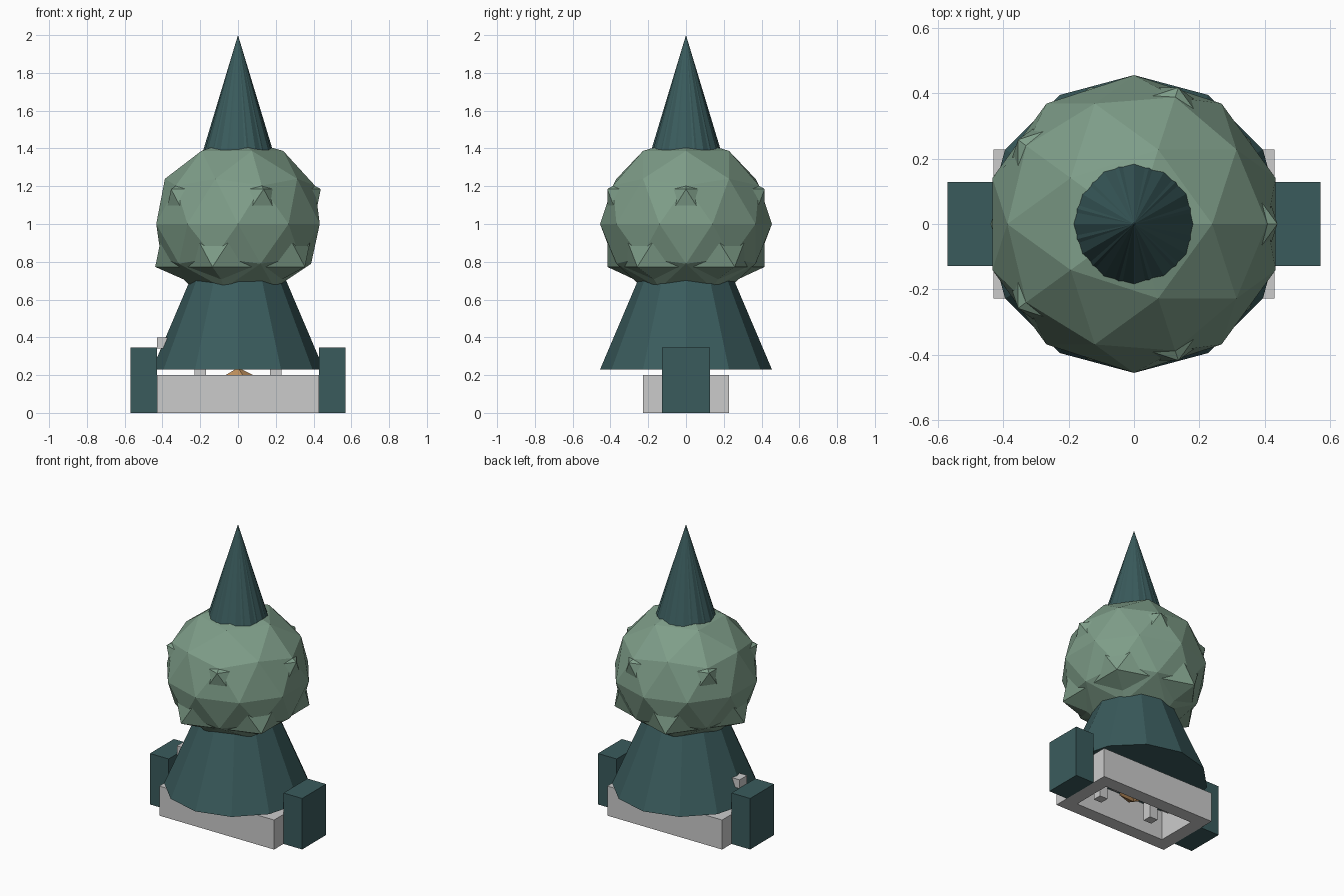
import bpy, bmesh, math
from mathutils import Matrix

if "Cube" in bpy.data.objects:
    bpy.data.objects.remove(bpy.data.objects["Cube"])


def material(name, rgb):
    m = bpy.data.materials.new(name)
    m.diffuse_color = (*rgb, 1)
    m.use_nodes = True
    m.node_tree.nodes["Principled BSDF"].inputs["Base Color"].default_value = m.diffuse_color
    return m


TEAL = material("dark_teal", (0.042, 0.105, 0.108))
GREEN = material("sage_green", (0.21, 0.34, 0.25))
ORANGE = material("tan_orange", (0.62, 0.33, 0.13))


def finish(name, bm, mat=None):
    bmesh.ops.recalc_face_normals(bm, faces=bm.faces)
    me = bpy.data.meshes.new(name)
    bm.to_mesh(me)
    bm.free()
    ob = bpy.data.objects.new(name, me)
    bpy.context.collection.objects.link(ob)
    if mat:
        me.materials.append(mat)
    return ob


def box(name, x, y, z, mat=None):
    bm = bmesh.new()
    bmesh.ops.create_cube(bm, size=1)
    for v in bm.verts:
        for i, (a, b) in enumerate((x, y, z)):
            v.co[i] = a if v.co[i] < 0 else b
    return finish(name, bm, mat)


def cone(name, r, z0, z1, mat, turn=0.0, sides=12):
    bm = bmesh.new()
    ring = [bm.verts.new((r * math.cos(turn + 2 * math.pi * i / sides),
                          r * math.sin(turn + 2 * math.pi * i / sides), z0))
            for i in range(sides)]
    tip = bm.verts.new((0, 0, z1))
    bm.faces.new(ring)
    for i in range(sides):
        bm.faces.new((ring[i], ring[(i + 1) % sides], tip))
    return finish(name, bm, mat)


def ball(name, subdivisions, rx, rz_top, rz_low, z, mat):
    bm = bmesh.new()
    bmesh.ops.create_icosphere(bm, subdivisions=subdivisions, radius=1)
    for v in bm.verts:
        v.co.x *= rx
        v.co.y *= rx
        v.co.z = z + v.co.z * (rz_top if v.co.z > 0 else rz_low)
    return finish(name, bm, mat)


# open rectangular base frame
bm = bmesh.new()
loops = []
for hx, hy in ((0.43, 0.228), (0.34, 0.138)):
    for z in (0, 0.2):
        loops.append([bm.verts.new((sx * hx, sy * hy, z))
                      for sx, sy in ((-1, -1), (1, -1), (1, 1), (-1, 1))])
out_low, out_top, in_low, in_top = loops
for a, b in ((out_low, out_top), (out_top, in_top), (in_top, in_low), (in_low, out_low)):
    for i in range(4):
        j = (i + 1) % 4
        bm.faces.new((a[i], a[j], b[j], b[i]))
finish("base_frame", bm)

# end blocks and small fittings
for side, s in (("left", -1), ("right", 1)):
    box(side + "_end_block", sorted((s * 0.43, s * 0.57)), (-0.128, 0.128), (0, 0.345), TEAL)
    for k in (-1, 1):
        box(side + "_inner_post", (s * 0.2 - 0.03, s * 0.2 + 0.03),
            (k * 0.08 - 0.03, k * 0.08 + 0.03), (0.06, 0.23))
box("small_knob", (-0.43, -0.37), (-0.04, 0.04), (0.34, 0.4))
ball("inner_core", 1, 0.1, 0.08, 0.08, 0.16, ORANGE)

# lower skirt
cone("lower_skirt", 0.455, 0.23, 1.3, TEAL)

# faceted crown with coarse points poking through
ball("faceted_crown", 2, 0.455, 0.455, 0.40, 1.0, GREEN)
bm = bmesh.new()
bmesh.ops.create_icosphere(bm, subdivisions=1, radius=1)
for v in bm.verts:
    pole = abs(v.co.z) > 0.9
    up = v.co.z > 0
    v.co.x *= 0.49
    v.co.y *= 0.49
    v.co.z = (1.42 if up else 0.58) if pole else (1.185 if up else 0.773)
finish("crown_points", bm, GREEN)

# ridged spire from two nearly matching cones
cone("spire", 0.302, 1.0, 2.0, TEAL)
cone("spire_ridges", 0.297, 1.0, 2.0, TEAL, math.pi / 12)
